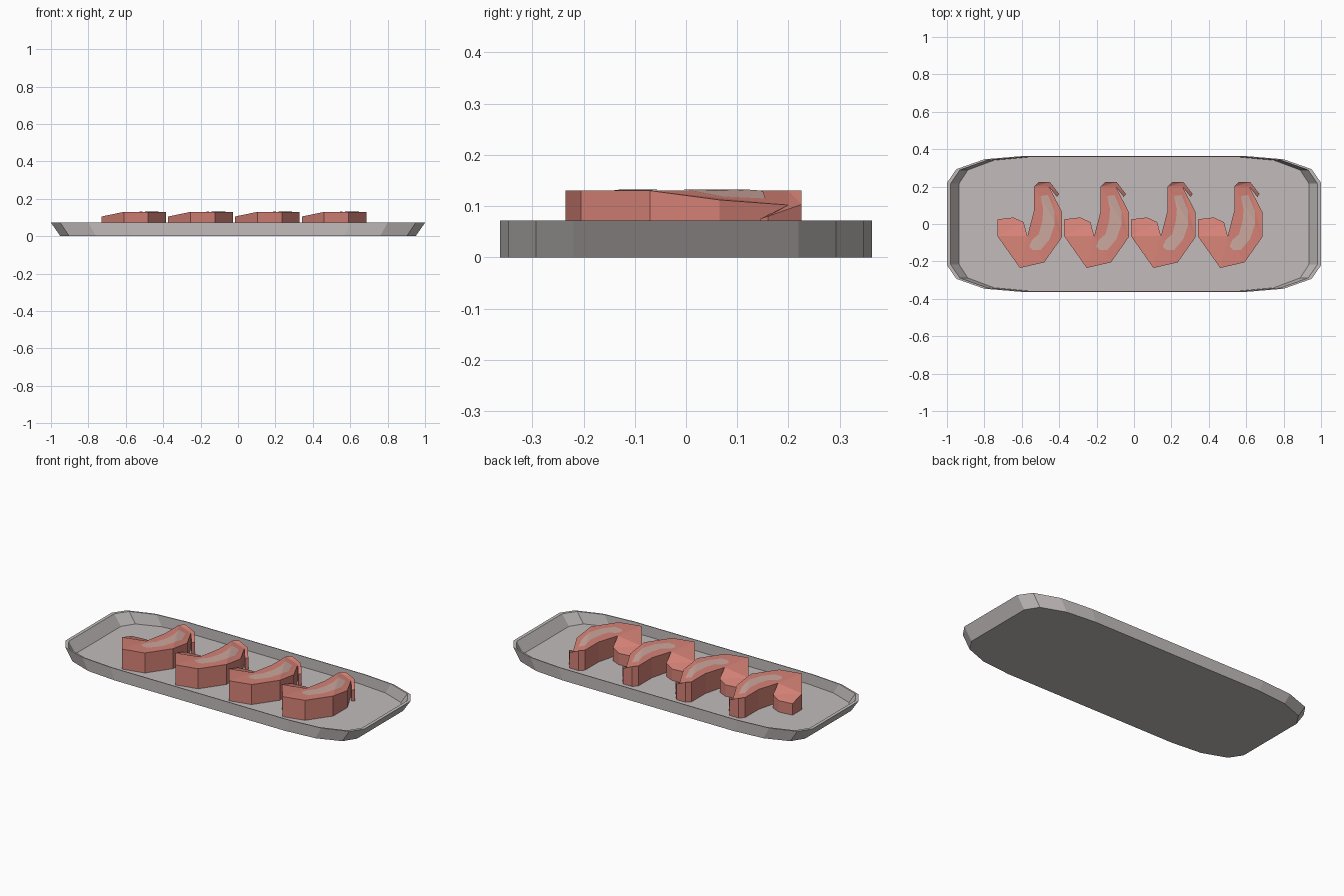
import bpy, bmesh
from mathutils import Vector
from mathutils.bvhtree import BVHTree

if "Cube" in bpy.data.objects:
    bpy.data.objects.remove(bpy.data.objects["Cube"])


def material(name, rgb):
    m = bpy.data.materials.new(name)
    m.diffuse_color = (*rgb, 1)
    m.use_nodes = True
    m.node_tree.nodes["Principled BSDF"].inputs["Base Color"].default_value = m.diffuse_color
    return m


GREY = material("tray grey", (0.54, 0.50, 0.50))
SALMON = material("meat salmon", (0.66, 0.22, 0.18))
PALE = material("fat pale", (0.60, 0.39, 0.34))


def make_mesh(name, verts, faces, mat):
    me = bpy.data.meshes.new(name)
    me.from_pydata(verts, [], faces)
    bm = bmesh.new()
    bm.from_mesh(me)
    bmesh.ops.recalc_face_normals(bm, faces=bm.faces)
    bm.to_mesh(me)
    bm.free()
    me.materials.append(mat)
    return me


def place(name, me, x=0):
    ob = bpy.data.objects.new(name, me)
    ob.location.x = x
    bpy.context.collection.objects.link(ob)
    return ob


# Tray: one outline lofted from outer base to rim to inner floor
quarter = [(1, 0.22), (0.95, 0.293), (0.80, 0.346), (0.60, 0.363)]
half = quarter + [(-x, y) for x, y in reversed(quarter)]
outline = half + [(-x, -y) for x, y in half]
n = len(outline)
rings = [(0.95, 1, 0), (1, 1, 0.072), (0.98, 0.987, 0.072), (0.935, 0.985, 0.008)]
verts = [(x * sx, y * sy, z) for sx, sy, z in rings for x, y in outline]
faces = [(r * n + i, r * n + (i + 1) % n, (r + 1) * n + (i + 1) % n, (r + 1) * n + i)
         for r in range(len(rings) - 1) for i in range(n)]
faces += [tuple(range(n)), tuple(range((len(rings) - 1) * n, len(rings) * n))]
place("tray", make_mesh("tray", verts, faces, GREY))

# Curled meat piece: top outline with sloping heights, walls down to the tray
top = [(-.73, -.065, .105), (-.61, -.235, .13), (-.48, -.205, .13), (-.385, -.07, .13),
       (-.385, .065, .112), (-.455, .20, .102), (-.412, .145, .075), (-.40, .16, .08),
       (-.45, .225, .103), (-.51, .225, .13), (-.535, .20, .13), (-.535, .07, .13),
       (-.57, -.065, .125), (-.59, .01, .09), (-.645, .035, .078), (-.73, .025, .078)]
top_faces = [(0, 1, 12), (0, 12, 13), (0, 13, 15), (13, 14, 15), (1, 2, 12), (2, 11, 12),
             (2, 3, 11), (3, 10, 11), (3, 5, 10), (3, 4, 5), (5, 8, 10), (8, 9, 10),
             (5, 6, 7), (5, 7, 8)]
m = len(top)
verts = top + [(x, y, 0.009) for x, y, z in top]
faces = top_faces + [tuple(i + m for i in f) for f in top_faces]
faces += [(i, (i + 1) % m, (i + 1) % m + m, i + m) for i in range(m)]
meat = make_mesh("meat_piece", verts, faces, SALMON)

# Pale crescent: a thin sheet draped over the sloping top
tree = BVHTree.FromPolygons([Vector(v) for v in top], top_faces)
pairs = [((-.50, .15), (-.46, .155)), ((-.485, .08), (-.425, .07)),
         ((-.49, .015), (-.425, -.005)), ((-.51, -.055), (-.45, -.08)),
         ((-.545, -.085), (-.50, -.14)), ((-.56, -.12), (-.54, -.14))]
STEPS, ACROSS = 5, 6
verts, faces = [], []
rows = (len(pairs) - 1) * STEPS + 1
for r in range(rows):
    k = min(r // STEPS, len(pairs) - 2)
    t = r / STEPS - k
    left = Vector(pairs[k][0]).lerp(Vector(pairs[k + 1][0]), t)
    right = Vector(pairs[k][1]).lerp(Vector(pairs[k + 1][1]), t)
    for c in range(ACROSS + 1):
        p = left.lerp(right, c / ACROSS)
        hit = tree.ray_cast(Vector((p.x, p.y, 1)), Vector((0, 0, -1)))[0]
        verts.append((p.x, p.y, (hit.z if hit else 0.12) + 0.002))
w = ACROSS + 1
for r in range(rows - 1):
    for c in range(ACROSS):
        a = r * w + c
        faces.append((a, a + w, a + w + 1, a + 1))
stripe = make_mesh("fat_stripe", verts, faces, PALE)
if stripe.polygons[0].normal.z < 0:
    stripe.flip_normals()

# Four identical pieces in a row
for i in range(4):
    place(f"meat_piece_{i + 1}", meat, i * 0.357)
    place(f"fat_stripe_{i + 1}", stripe, i * 0.357)
